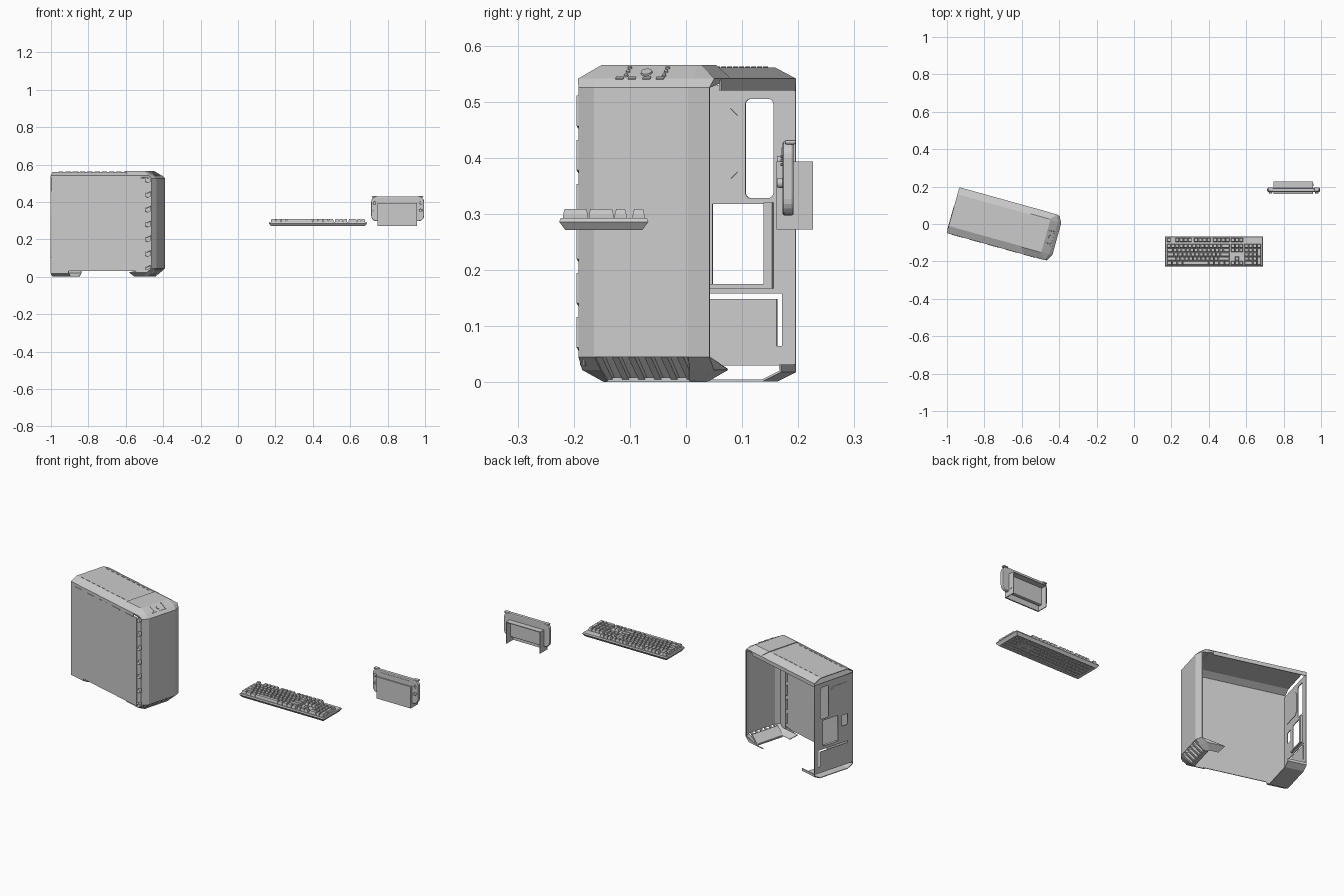
import bpy, bmesh, math
from mathutils import Matrix, Vector

if "Cube" in bpy.data.objects:
    bpy.data.objects.remove(bpy.data.objects["Cube"])

I = Matrix()
CASE = Matrix.Translation((-0.9675, 0.074, 0)) @ Matrix.Rotation(math.radians(-15.5), 4, 'Z')


def finish(name, bm, M=I, thick=0, bevel=0):
    bmesh.ops.recalc_face_normals(bm, faces=bm.faces)
    me = bpy.data.meshes.new(name)
    bm.to_mesh(me)
    bm.free()
    ob = bpy.data.objects.new(name, me)
    ob.matrix_world = M
    bpy.context.collection.objects.link(ob)
    if thick:
        s = ob.modifiers.new("shell", 'SOLIDIFY')
        s.thickness, s.offset = thick, -1
    if bevel:
        b = ob.modifiers.new("bevel", 'BEVEL')
        b.width, b.segments = bevel, 2
    return ob


def add_loft(bm, rings, closed=True, cap0=True, cap1=True, skip=()):
    vs = [[bm.verts.new(p) for p in r] for r in rings]
    n = len(rings[0])
    for i in range(len(rings) - 1):
        for j in range(n if closed else n - 1):
            if (i, j) not in skip:
                k = (j + 1) % n
                bm.faces.new((vs[i][j], vs[i][k], vs[i + 1][k], vs[i + 1][j]))
    if cap0:
        bm.faces.new(vs[0])
    if cap1:
        bm.faces.new(vs[-1])


def place(p, t, axis):
    return {'x': (t, p[0], p[1]), 'y': (p[0], t, p[1]), 'z': (p[0], p[1], t)}[axis]


def prism(name, pts, a, b, axis, M=I, closed=True, thick=0, bevel=0):
    bm = bmesh.new()
    add_loft(bm, [[place(p, t, axis) for p in pts] for t in (a, b)], closed, closed, closed)
    return finish(name, bm, M, thick, bevel)


def rect(x0, x1, y0, y1):
    return [(x0, y0), (x1, y0), (x1, y1), (x0, y1)]


def box(name, x0, x1, y0, y1, z0, z1, M=I, bevel=0):
    return prism(name, rect(x0, x1, y0, y1), z0, z1, 'z', M, bevel=bevel)


def rounded(x0, x1, y0, y1, r, n=5):
    out = []
    for cx, cy, a0 in ((x1-r, y1-r, 0), (x0+r, y1-r, 90), (x0+r, y0+r, 180), (x1-r, y0+r, 270)):
        for i in range(n + 1):
            a = math.radians(a0 + 90 * i / n)
            out.append((cx + r * math.cos(a), cy + r * math.sin(a)))
    return out


def cylinder(name, loc, r, h, M=I, rot=I, n=20):
    bm = bmesh.new()
    bmesh.ops.create_cone(bm, cap_ends=True, segments=n, radius1=r, radius2=r * .9, depth=h)
    return finish(name, bm, M @ Matrix.Translation(loc) @ rot)


# ---- computer case: open on the far side and underneath ----
box("case_side_panel", 0, .525, -.127, -.123, .03, .525, CASE)
prism("case_top", [(-.127, .52), (-.127, .541), (-.088, .561), (.088, .561), (.127, .541), (.127, .52)],
      0, .5, 'x', CASE, closed=False, thick=.004)
prism("case_rear_foot", [(-.127, .032), (-.127, .018), (-.092, 0.001), (.092, 0.001), (.127, .018), (.127, .032)],
      0, .1, 'x', CASE, closed=False, thick=.004)

# front cowl, lofted through (z, front u, corner u, front v, side v, rear u)
rings = []
for z, uf, uc, vf, vs, ub in ((0, .525, .505, .075, .088, .455), (.022, .55, .53, .082, .122, .435),
                              (.045, .576, .558, .087, .121, .552), (.525, .576, .558, .087, .121, .552),
                              (.541, .558, .543, .09, .126, .43), (.565, .515, .51, .088, .092, .405)):
    rings.append([(ub, -vs, z), (uc, -vs, z), (uf, -vf, z), (uf, vf, z), (uc, vs, z), (ub, vs, z)])
bm = bmesh.new()
add_loft(bm, rings, closed=False, cap0=False, skip={(0, 2), (1, 2)})
finish("case_front_cowl", bm, CASE, thick=.004)

# lower intake: recessed plate and slanted fins
box("intake_sill", .505, .527, -.078, .078, 0, .008, CASE)
prism("intake_back", [(.508, .004), (.552, .047), (.548, .047), (.504, .004)], -.085, .085, 'y', CASE)
for i in range(6):
    v = -.082 + i * .03
    bm = bmesh.new()
    add_loft(bm, [[(.506, v + .004, .003), (.525, v + .004, .003), (.525, v + .016, .003), (.506, v + .016, .003)],
                  [(.55, v - .003, .046), (.575, v - .003, .046), (.575, v + .009, .046), (.55, v + .009, .046)]])
    finish("intake_fin", bm, CASE)

# side vent between side panel and cowl
box("side_vent_back", .52, .558, -.113, -.11, .03, .53, CASE)
for i in range(6):
    z = .05 + i * .079
    prism("side_vent_fin", [(.518, z + .008), (.53, z), (.556, z + .012), (.556, z + .066),
                            (.535, z + .058), (.518, z + .066)], -.125, -.11, 'y', CASE)

# back panel with openings
cu = bpy.data.curves.new("case_back_panel", 'CURVE')
cu.dimensions, cu.fill_mode, cu.extrude = '2D', 'BOTH', .002
outlines = [rect(-.127, .127, .03, .53), rounded(.034, .086, .328, .505, .01), rect(-.027, .07, .175, .318),
            rect(-.09, -.055, .25, .31),
            [(-.09, .158), (.102, .158), (.102, .065), (.092, .065), (.092, .148), (-.09, .148)]]
for o in outlines:
    sp = cu.splines.new('POLY')
    sp.points.add(len(o) - 1)
    for p, q in zip(sp.points, o):
        p.co = (*q, 0, 1)
    sp.use_cyclic_u = True
ob = bpy.data.objects.new("case_back_panel", cu)
bpy.context.collection.objects.link(ob)
ob.matrix_world = CASE @ Matrix(((0, 0, 1, .002), (1, 0, 0, 0), (0, 1, 0, 0), (0, 0, 0, 1)))
c = .015
prism("fan_plate", [(-.105+c, .36), (.02-c, .36), (.02, .36+c), (.02, .49-c), (.02-c, .49),
                    (-.105+c, .49), (-.105, .49-c), (-.105, .36+c)], -.002, .006, 'x', CASE)
box("port_frame_side", .004, .014, .07, .086, .17, .32, CASE)
box("port_frame_bottom", .004, .014, -.03, .086, .167, .175, CASE)

# top seams, side clips and control buttons
for s in (-1, 1):
    for i in range(9):
        box("top_seam", .03 + i * .04, .055 + i * .04, s * .082 - .001, s * .082 + .001, .56, .5625, CASE)
for i in range(5):
    box("side_clip", .03 + i * .1, .09 + i * .1, -.1285, -.126, .518, .523, CASE)
tilt = Matrix.Rotation(math.radians(29), 4, 'Y')
cylinder("power_button", (.54, 0, .5515), .011, .006, CASE, tilt)
for v in (-.035, .035):
    for du in (-.012, 0, .012):
        cylinder("control_button", (.537 + du, v, .553 - du * .55), .004, .006, CASE, tilt, 12)
for v in (-.045, -.022, .005, .03):
    M = CASE @ Matrix.Translation((.557, v, .5415)) @ tilt
    box("front_port", -.003, .003, -.007, .007, -.002, .002, M)

# ---- keyboard ----
X0, X1, Y0, Y1 = .165, .69, -.226, -.067


def kb_ring(d, z):
    return [(x, y, z) for x, y in rect(X0 + d, X1 - d, Y0 + d, Y1 - d)]


bm = bmesh.new()
add_loft(bm, [kb_ring(.011, .271), kb_ring(0, .286), kb_ring(.003, .293)], cap0=False)
finish("keyboard_body", bm, thick=.004)
o = [1]
rows = [o + [-1] + o*4 + [-.5] + o*4 + [-.5] + o*4 + [-.25] + o*3,
        o*13 + [2, -.25] + o*3 + [-.25] + o*4,
        [1.5] + o*12 + [1.5, -.25] + o*3 + [-.25] + o*3,
        [1.75] + o*11 + [2.25, -3.5] + o*3,
        [2.25] + o*10 + [2.75, -1.25, 1, -1.25] + o*3,
        [1.25]*3 + [6.25] + [1.25]*4 + [-.25] + o*3 + [-.25, 2, 1]]
U = (X1 - X0 - .02) / 22.5
V = (Y1 - Y0 - .012) / 6.4
bm = bmesh.new()


def key(col, row, w, h=1):
    x0, x1 = X0 + .01 + col * U, X0 + .01 + (col + w) * U
    y1 = Y1 - .006 - row * V
    y0 = y1 - h * V
    add_loft(bm, [[(x, y, z) for x, y in rect(x0 + d, x1 - d, y0 + d, y1 - d)]
                  for d, z in ((.001, .288), (.001, .298), (.0035, .309))])


for r, row in enumerate(rows):
    col = 0
    for w in row:
        if w > 0:
            key(col, r + (.4 if r else 0), w)
        col += abs(w)
key(21.5, 2.4, 1, 2)
key(21.5, 4.4, 1, 2)
finish("keyboard_keys", bm)

# ---- handheld console standing in its dock ----
prism("console_body", rounded(.712, .995, .297, .43, .03), .172, .192, 'y', bevel=.005)
prism("console_screen", rect(.765, .94, .312, .418), .1705, .173, 'y')
R = Matrix.Rotation(math.radians(90), 4, 'X')
for x, zs, zb in ((.73, .395, .35), (.977, .355, .395)):
    cylinder("thumb_stick", (x, .168, zs), .009, .012, rot=R)
    for dx, dz in ((0, .007), (0, -.007), (.007, 0), (-.007, 0)):
        cylinder("face_button", (x + dx, .171, zb + dz), .003, .005, rot=R, n=10)
for x in (.73, .977):
    box("shoulder_button", x - .014, x + .014, .176, .196, .424, .432, bevel=.003)
box("dock_front", .745, .957, .161, .168, .272, .393)
box("dock_top", .745, .957, .194, .226, .389, .393)
for x in (.745, .953):
    box("dock_side", x, x + .004, .161, .226, .272, .393)
prism("dock_side_port", rounded(.203, .216, .304, .322, .003), .956, .959, 'x')
